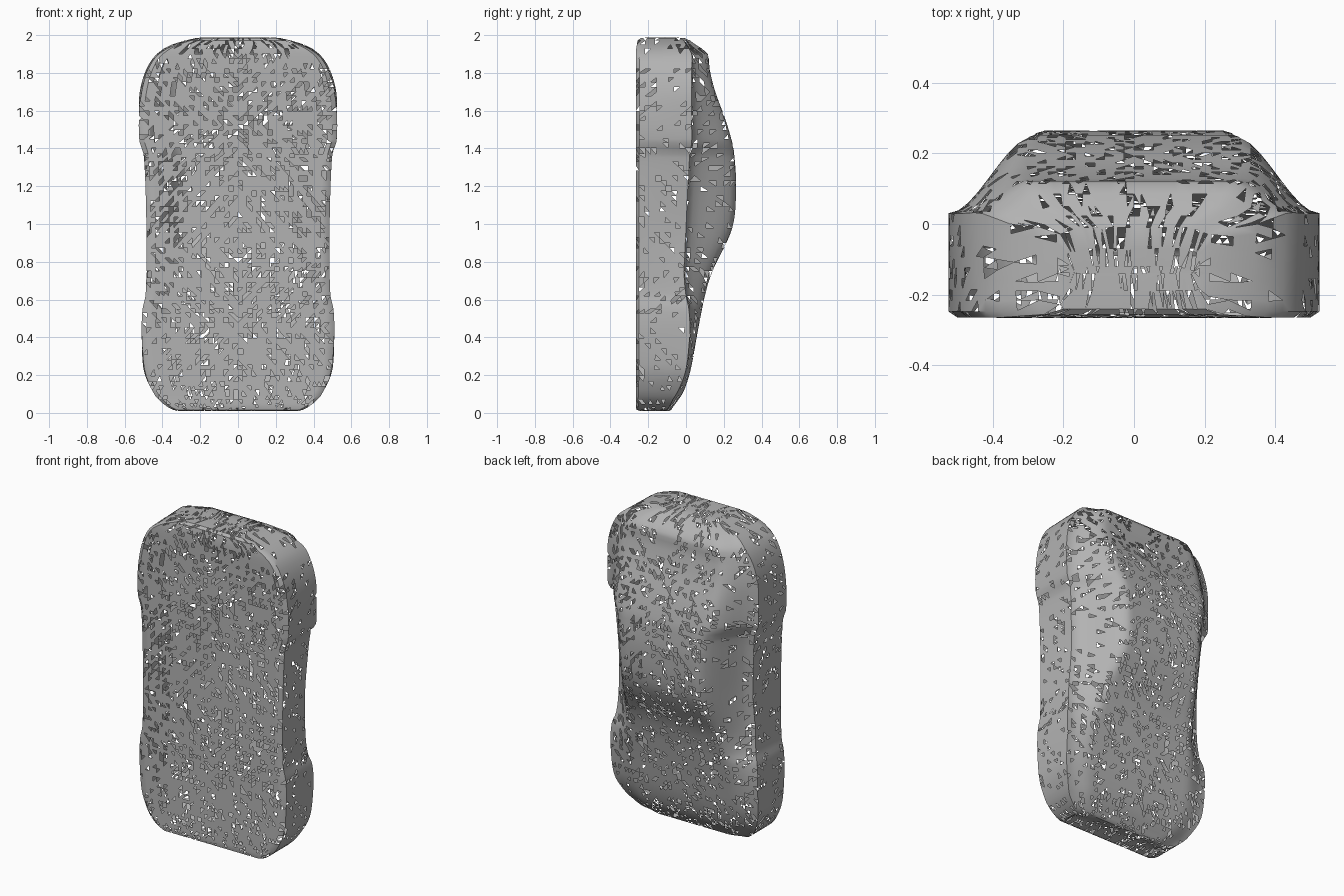
import bpy
import bmesh
import random

random.seed(4)

cube = bpy.data.objects.get("Cube")
if cube:
    bpy.data.objects.remove(cube, do_unlink=True)

# One plain grey for the whole shell
grey = bpy.data.materials.new("body grey")
grey.use_nodes = True
colour = (0.45, 0.45, 0.45, 1.0)
grey.diffuse_color = colour
grey.node_tree.nodes["Principled BSDF"].inputs["Base Color"].default_value = colour

# Stations along the upright body:
# height, half width at floor, half width at shoulder, floor y, shoulder y, crown y
STATIONS = [
    (.025, .30, .30, -.18, -.17, -.16),
    (.01, .32, .32, -.25, -.12, -.09),
    (.03, .37, .37, -.265, -.09, -.07),
    (.07, .42, .42, -.265, -.07, -.04),
    (.12, .455, .455, -.265, -.04, -.01),
    (.23, .495, .50, -.265, .00, .025),
    (.42, .51, .51, -.265, .02, .06),
    (.55, .505, .505, -.265, .015, .085),
    (.62, .49, .485, -.265, .00, .10),
    (.75, .485, .475, -.265, -.01, .14),
    (.98, .485, .465, -.265, .00, .245),
    (1.2, .49, .475, -.265, .01, .265),
    (1.37, .50, .49, -.265, .02, .255),
    (1.43, .52, .52, -.265, .03, .245),
    (1.55, .525, .525, -.265, .03, .21),
    (1.7, .51, .52, -.265, .03, .155),
    (1.82, .475, .485, -.265, .03, .125),
    (1.9, .42, .43, -.265, .03, .115),
    (1.95, .33, .35, -.26, .00, .05),
    (1.985, .21, .22, -.24, -.03, -.01),
    (1.985, .17, .17, -.14, -.13, -.12),
]
ACROSS, SIDE = 38, 9
STEP = 0.026


def spline(a, b, c, d, t):
    """Smooth curve between b and c."""
    return [q + t * (r - p) / 2 + t * t * (p - 2.5 * q + 2 * r - s / 2)
            + t * t * t * (1.5 * (q - r) + (s - p) / 2)
            for p, q, r, s in zip(a, b, c, d)]


def smoothstep(low, high, v):
    t = max(0, min(1, (v - low) / (high - low)))
    return t * t * (3 - 2 * t)


def section(height, floor_half, shoulder_half, floor_y, shoulder_y, crown_y):
    """Closed ring: floor, left side, roof, right side."""
    # Floor, slightly narrower than the sill above it
    ring = []
    for i in range(ACROSS):
        u = 2 * i / ACROSS - 1
        ring.append((u * floor_half * 0.95, floor_y, height))
    # Flank, rising from a chamfered sill
    left = [(floor_half * 0.95, floor_y, height)]
    sill_y = floor_y + 0.06 * (shoulder_y - floor_y)
    for i in range(SIDE):
        t = i / SIDE
        x = floor_half + t * (shoulder_half - floor_half)
        left.append((x, sill_y + t * (shoulder_y - sill_y), height))
    ring += left
    # Roof, with a tapered cabin where the crown is tall
    tall = crown_y - shoulder_y
    for i in range(ACROSS + 1):
        u = 1 - 2 * i / ACROSS
        rise = 1 - smoothstep(0.7 - 0.67 * tall, 1, abs(u))
        ring.append((u * shoulder_half, shoulder_y + rise * tall, height))
    ring += [(-x, y, z) for x, y, z in reversed(left[1:])]
    return ring


# Rows of the loft, evenly spaced between stations
rows = []
last = len(STATIONS) - 1
for i in range(last):
    four = [STATIONS[max(0, min(last, i + k))] for k in (-1, 0, 1, 2)]
    span = abs(four[2][0] - four[1][0])
    count = max(2, round(span / STEP))
    rows += [spline(*four, k / count) for k in range(count)]
rows.append(STATIONS[last])

# Car body shell standing on its nose
bm = bmesh.new()
rings = [[bm.verts.new(p) for p in section(*row)] for row in rows]
for low, high in zip(rings, rings[1:]):
    for j in range(len(low)):
        k = (j + 1) % len(low)
        bm.faces.new((low[j], low[k], high[k], high[j]))
for end in (rings[0], rings[-1]):
    bm.faces.new(end)
bmesh.ops.remove_doubles(bm, verts=bm.verts, dist=0.0005)
bmesh.ops.recalc_face_normals(bm, faces=bm.faces)
bmesh.ops.triangulate(bm, faces=bm.faces)

# Scattered triangular gaps, fewer on the flanks
bm.normal_update()
gaps = [f for f in bm.faces
        if random.random() < (0.1 if abs(f.normal.x) > 0.7 else 0.19)]
bmesh.ops.delete(bm, geom=gaps, context="FACES")

mesh = bpy.data.meshes.new("car_body_shell")
bm.to_mesh(mesh)
bm.free()
mesh.materials.append(grey)
body = bpy.data.objects.new("car_body_shell", mesh)
bpy.context.collection.objects.link(body)

bpy.context.view_layer.objects.active = body
body.select_set(True)
bpy.ops.object.shade_smooth_by_angle(angle=0.6)
